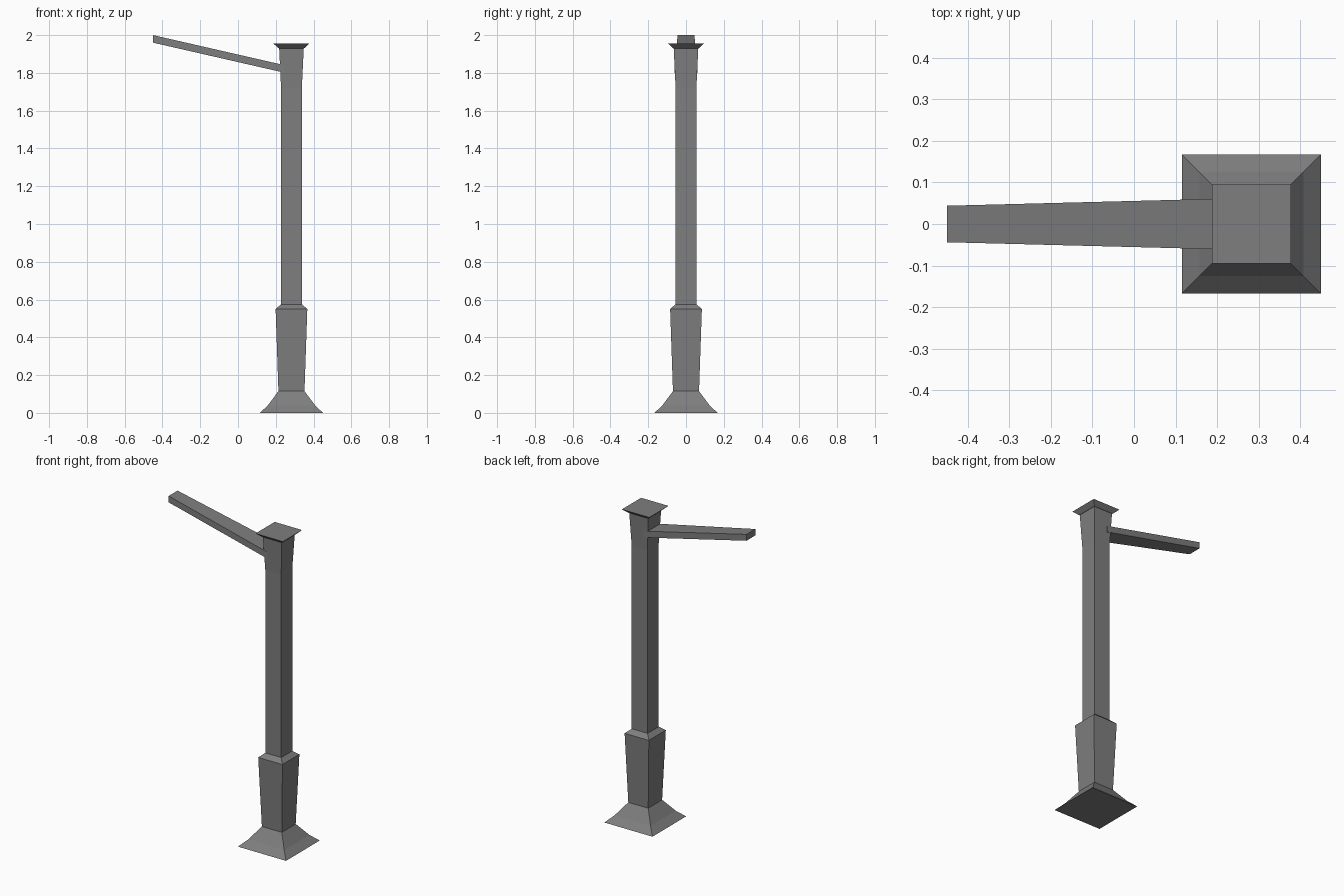
import bpy
import bmesh

cube = bpy.data.objects.get("Cube")
if cube:
    bpy.data.objects.remove(cube, do_unlink=True)

POST_X = 0.283

grey = bpy.data.materials.new("grey_metal")
grey.use_nodes = True
COLOUR = (0.21, 0.21, 0.21, 1)
grey.diffuse_color = COLOUR
grey.node_tree.nodes["Principled BSDF"].inputs["Base Color"].default_value = COLOUR


def loft(name, rings):
    """Skin a stack of four-cornered rings and close both ends."""
    bm = bmesh.new()
    loops = [[bm.verts.new(p) for p in ring] for ring in rings]
    for a, b in zip(loops, loops[1:]):
        for i in range(4):
            j = (i + 1) % 4
            bm.faces.new((a[i], a[j], b[j], b[i]))
    bm.faces.new(loops[0][::-1])
    bm.faces.new(loops[-1])
    bmesh.ops.recalc_face_normals(bm, faces=bm.faces)
    mesh = bpy.data.meshes.new(name)
    bm.to_mesh(mesh)
    bm.free()
    mesh.materials.append(grey)
    obj = bpy.data.objects.new(name, mesh)
    bpy.context.collection.objects.link(obj)
    return obj


def square(half, z):
    return [(POST_X + sx * half, sy * half, z)
            for sx, sy in ((-1, -1), (1, -1), (1, 1), (-1, 1))]


def arm_end(x, half, low, high):
    return [(x, -half, low), (x, half, low), (x, half, high), (x, -half, high)]


# Post: flared foot, tapered pedestal, shaft, widened neck and cap
profile = [(0.167, 0), (0.125, 0.04), (0.069, 0.115), (0.084, 0.55),
           (0.055, 0.575), (0.055, 1.72), (0.065, 1.93),
           (0.07, 1.932), (0.095, 1.955)]
loft("lamp_post", [square(h, z) for h, z in profile])

# Tapered arm, rising outwards from the neck
loft("side_arm", [arm_end(-0.45, 0.044, 1.96, 2.0),
                  arm_end(0.25, 0.062, 1.80, 1.84)])
